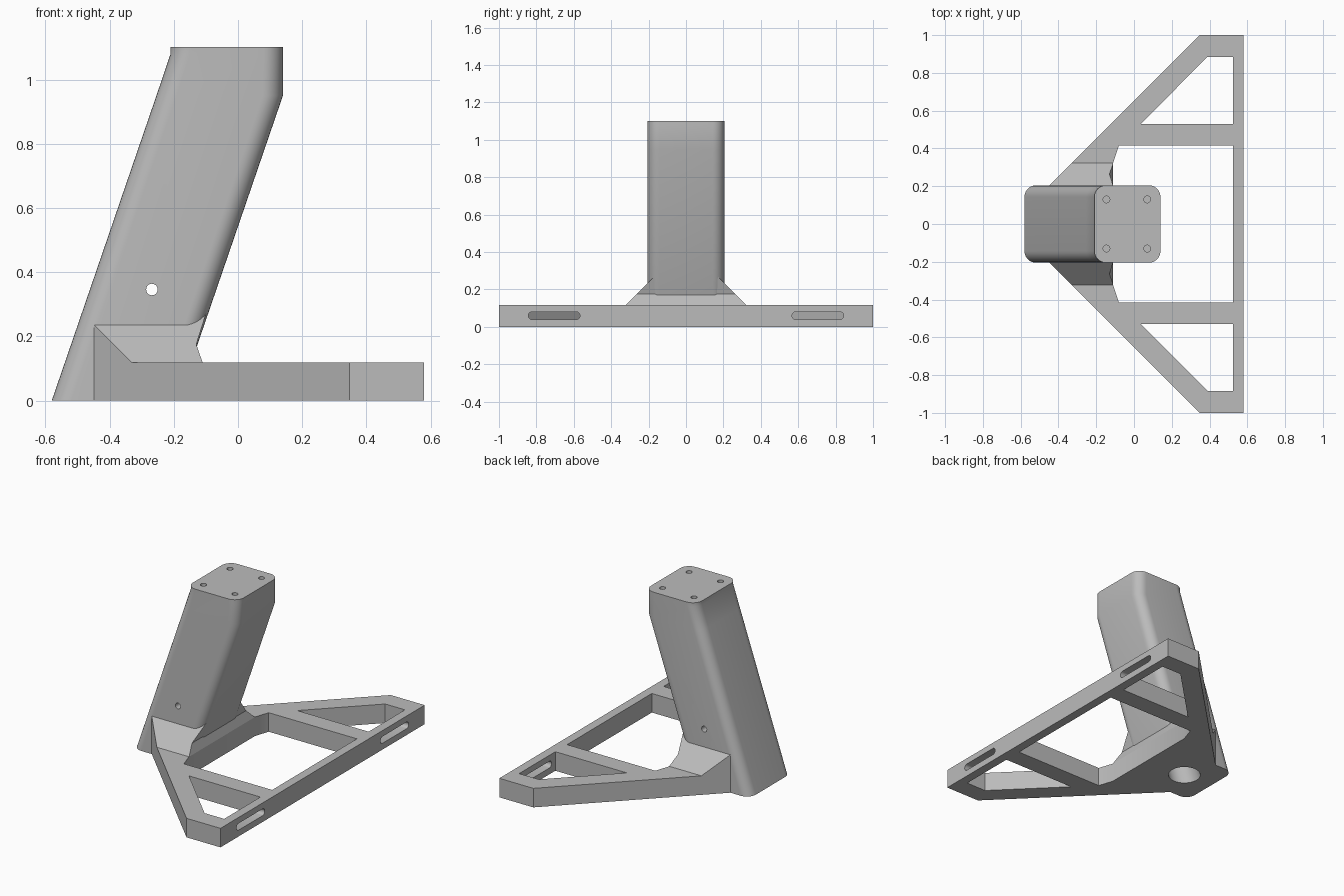
import bpy, bmesh
from math import sin, cos, pi, radians

if "Cube" in bpy.data.objects:
    bpy.data.objects.remove(bpy.data.objects["Cube"], do_unlink=True)

grey = bpy.data.materials.new("plain grey")
grey.use_nodes = True
COLOUR = (0.5, 0.5, 0.5, 1)
grey.diffuse_color = COLOUR
grey.node_tree.nodes["Principled BSDF"].inputs["Base Color"].default_value = COLOUR

LEAN = 0.343          # sideways shift of the column per unit of height
FOOT_X = -0.383       # centre of the column foot
BASE_H = 0.118


def make_object(name, bm):
    bmesh.ops.recalc_face_normals(bm, faces=bm.faces)
    mesh = bpy.data.meshes.new(name)
    bm.to_mesh(mesh)
    bm.free()
    mesh.materials.append(grey)
    obj = bpy.data.objects.new(name, mesh)
    bpy.context.collection.objects.link(obj)
    return obj


def loft(name, rings):
    """Skin a stack of equal-length point rings and cap both ends."""
    bm = bmesh.new()
    rows = [[bm.verts.new(p) for p in ring] for ring in rings]
    n = len(rows[0])
    for a, b in zip(rows, rows[1:]):
        for i in range(n):
            j = (i + 1) % n
            bm.faces.new((a[i], a[j], b[j], b[i]))
    bm.faces.new(rows[0][::-1])
    bm.faces.new(rows[-1])
    return make_object(name, bm)


def rounded_rect(x0, x1, half_y, z, r=0.062, steps=8):
    corners = [(x1 - r, half_y - r), (x0 + r, half_y - r),
               (x0 + r, r - half_y), (x1 - r, r - half_y)]
    return [(cx + r * cos(a), cy + r * sin(a), z)
            for q, (cx, cy) in enumerate(corners)
            for a in [pi / 2 * (q + s / steps) for s in range(steps + 1)]]


def circle(cx, z, r, n=40):
    return [(cx + r * cos(2 * pi * i / n), r * sin(2 * pi * i / n), z) for i in range(n)]


def rod(location, r, depth, rotation=(0, 0, 0)):
    bpy.ops.mesh.primitive_cylinder_add(vertices=24, radius=r, depth=depth,
                                        location=location, rotation=rotation)
    return bpy.context.object


def cut(obj, cutters):
    bpy.context.view_layer.objects.active = obj
    for c in cutters:
        mod = obj.modifiers.new("cut", "BOOLEAN")
        mod.operation = "DIFFERENCE"
        mod.solver = "EXACT"
        mod.object = c
        bpy.ops.object.modifier_apply(modifier=mod.name)


def mirrored(points):
    """Close a half outline by reflecting it across y = 0."""
    return points + [(x, -y) for x, y in reversed(points)]


# Base frame: outline with three windows, extruded
outer = mirrored([(0.58, 1), (0.347, 1), (-0.448, 0.205)])
middle = mirrored([(0.525, 0.415), (-0.08, 0.415), (-0.11, 0.325)])
side = [(0.525, 0.885), (0.39, 0.885), (0.035, 0.53), (0.525, 0.53)]
curve = bpy.data.curves.new("base_frame", "CURVE")
curve.dimensions = "2D"
curve.fill_mode = "BOTH"
curve.extrude = BASE_H / 2
for outline in (outer, middle, side, [(x, -y) for x, y in side]):
    spline = curve.splines.new("POLY")
    spline.points.add(len(outline) - 1)
    for p, (x, y) in zip(spline.points, outline):
        p.co = (x, y, 0, 1)
    spline.use_cyclic_u = True
outline_obj = bpy.data.objects.new("base_outline", curve)
bpy.context.collection.objects.link(outline_obj)
bpy.context.view_layer.update()
flat = bpy.data.meshes.new_from_object(
    outline_obj.evaluated_get(bpy.context.evaluated_depsgraph_get()))
bm = bmesh.new()
bm.from_mesh(flat)
bmesh.ops.remove_doubles(bm, verts=bm.verts, dist=0.0001)
bmesh.ops.translate(bm, verts=bm.verts, vec=(0, 0, BASE_H / 2))
bpy.data.objects.remove(outline_obj, do_unlink=True)
bpy.data.meshes.remove(flat)
base = make_object("base_frame", bm)

# Leaning column with an upright, trimmed head
column = loft("column", [
    rounded_rect(-0.58, -0.186, 0.205, 0),
    rounded_rect(-0.254, 0.14, 0.205, 0.95),
    rounded_rect(-0.21, 0.14, 0.205, 1.08),
    rounded_rect(-0.21, 0.14, 0.205, 1.102)])

# Gusset: sloped shoulders joining the column to the base
half = {"A": (-0.448, 0.205, 0.235), "B": (-0.331, 0.322, BASE_H),
        "C": (-0.11, 0.322, BASE_H), "D": (-0.13, 0.265, 0.175),
        "E": (-0.1, 0.17, 0.27), "F": (-0.4, 0.17, 0.27),
        "G": (-0.448, 0.205, BASE_H)}
bm = bmesh.new()
left = {k: bm.verts.new(p) for k, p in half.items()}
right = {k: bm.verts.new((x, -y, z)) for k, (x, y, z) in half.items()}
for v in (left, right):
    bm.faces.new([v[k] for k in "ABCDEF"])
    bm.faces.new([v[k] for k in "AGB"])
for a, b in ("AF", "FE", "ED", "DC", "CB", "BG", "GA"):
    bm.faces.new((left[a], left[b], right[b], right[a]))
gusset = make_object("gusset", bm)

# Cutters: leaning bore, cross hole, head screw holes and rail slots
bore = loft("bore_cutter", [circle(FOOT_X + LEAN * z, z, 0.093) for z in (-0.05, 0.9)])
cross = rod((-0.268, 0, 0.346), 0.018, 1, (radians(90), 0, 0))
screws = [rod((x, y, 1.1), 0.018, 0.1) for x in (-0.146, 0.07) for y in (-0.13, 0.13)]
slots = []
for s in (-1, 1):
    ring = [(0, s * 0.705 + (0.117 if cos(a) > 0 else -0.117) + 0.021 * cos(a),
             0.06 + 0.021 * sin(a)) for a in [2 * pi * (i + 0.5) / 24 for i in range(24)]]
    slots.append(loft("slot_cutter", [[(x, y, z) for _, y, z in ring] for x in (0.5, 0.62)]))

cut(column, [bore, cross] + screws)
cut(base, [bore] + slots)
cut(gusset, [bore])
for c in [bore, cross] + screws + slots:
    bpy.data.objects.remove(c, do_unlink=True)

# Smooth the rounded column, keep its edges crisp
bpy.ops.object.select_all(action="DESELECT")
for o in (column, base, gusset):
    o.select_set(True)
bpy.context.view_layer.objects.active = column
bpy.ops.object.shade_smooth_by_angle(angle=radians(30))
